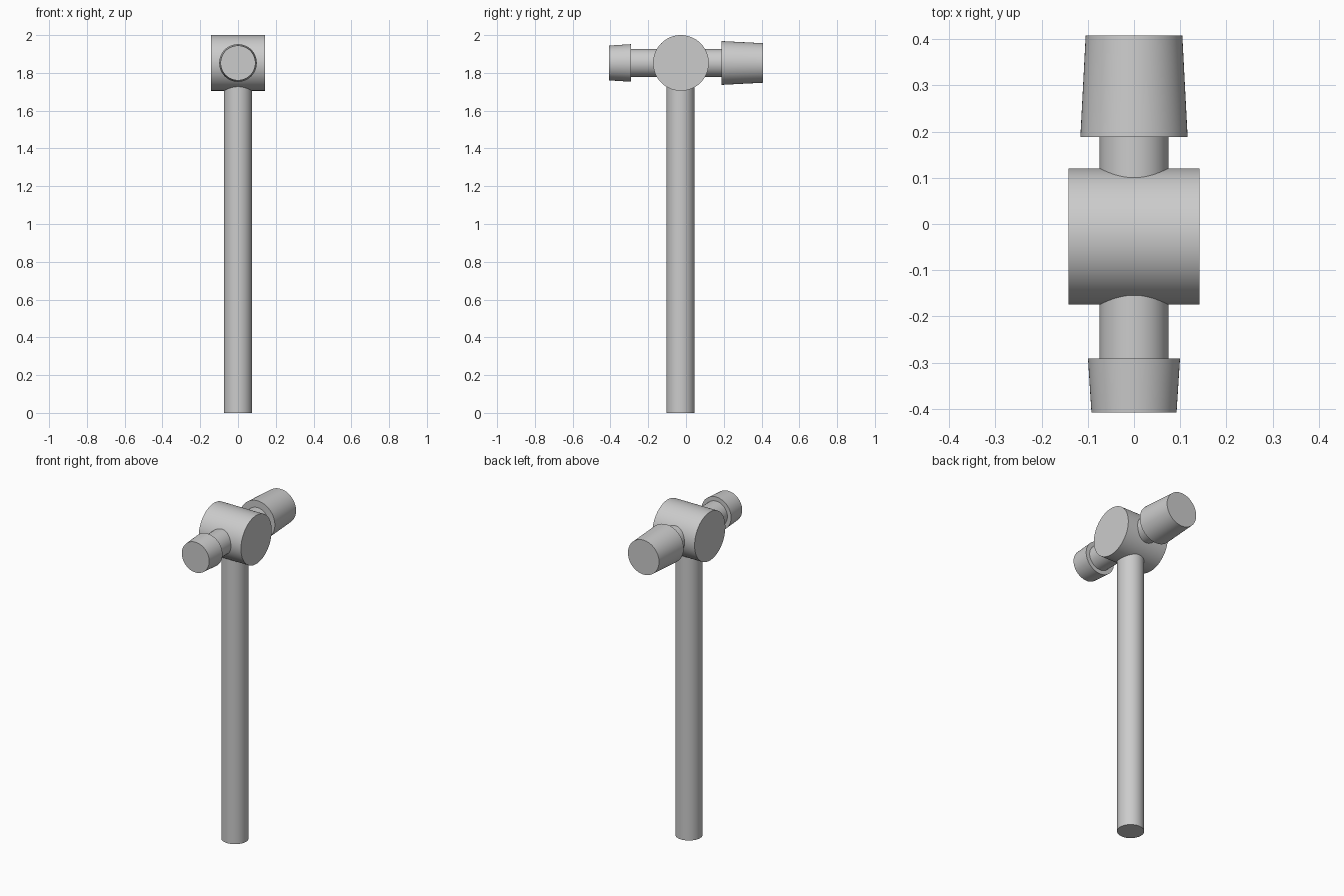
import bpy
import math

if "Cube" in bpy.data.objects:
    bpy.data.objects.remove(bpy.data.objects["Cube"])

HEAD_Z = 1.8525   # height of the head's axis
HUB_Y = -0.027    # hub and handle sit slightly forward of centre


def tapered_rod(name, axis, start, end, r_start, r_end, centre):
    """Smooth cylinder or cone frustum along 'x', 'y' or 'z' from start to end."""
    i = "xyz".index(axis)
    loc = list(centre)
    loc[i] = (start + end) / 2
    rot = {"x": (0, math.pi / 2, 0), "y": (-math.pi / 2, 0, 0), "z": (0, 0, 0)}[axis]
    bpy.ops.mesh.primitive_cone_add(vertices=64, radius1=r_start, radius2=r_end,
                                    depth=end - start, location=loc, rotation=rot)
    obj = bpy.context.object
    obj.name = name
    bpy.ops.object.shade_smooth_by_angle(angle=math.radians(30))
    return obj


axis_centre = (0, 0, HEAD_Z)

# Handle, its top buried in the hub
tapered_rod("handle", "z", 0, 1.80, 0.075, 0.075, (0, HUB_Y - 0.002, 0))

# Cross drum joining handle and head
tapered_rod("hub", "x", -0.142, 0.142, 0.1475, 0.1475, (0, HUB_Y, HEAD_Z))

# Necks on either side of the hub
tapered_rod("front_neck", "y", -0.291, -0.10, 0.0745, 0.0745, axis_centre)
tapered_rod("back_neck", "y", 0.05, 0.188, 0.0745, 0.0745, axis_centre)

# Tapered striking faces
tapered_rod("front_face", "y", -0.408, -0.291, 0.092, 0.0995, axis_centre)
tapered_rod("back_face", "y", 0.188, 0.408, 0.116, 0.1045, axis_centre)
